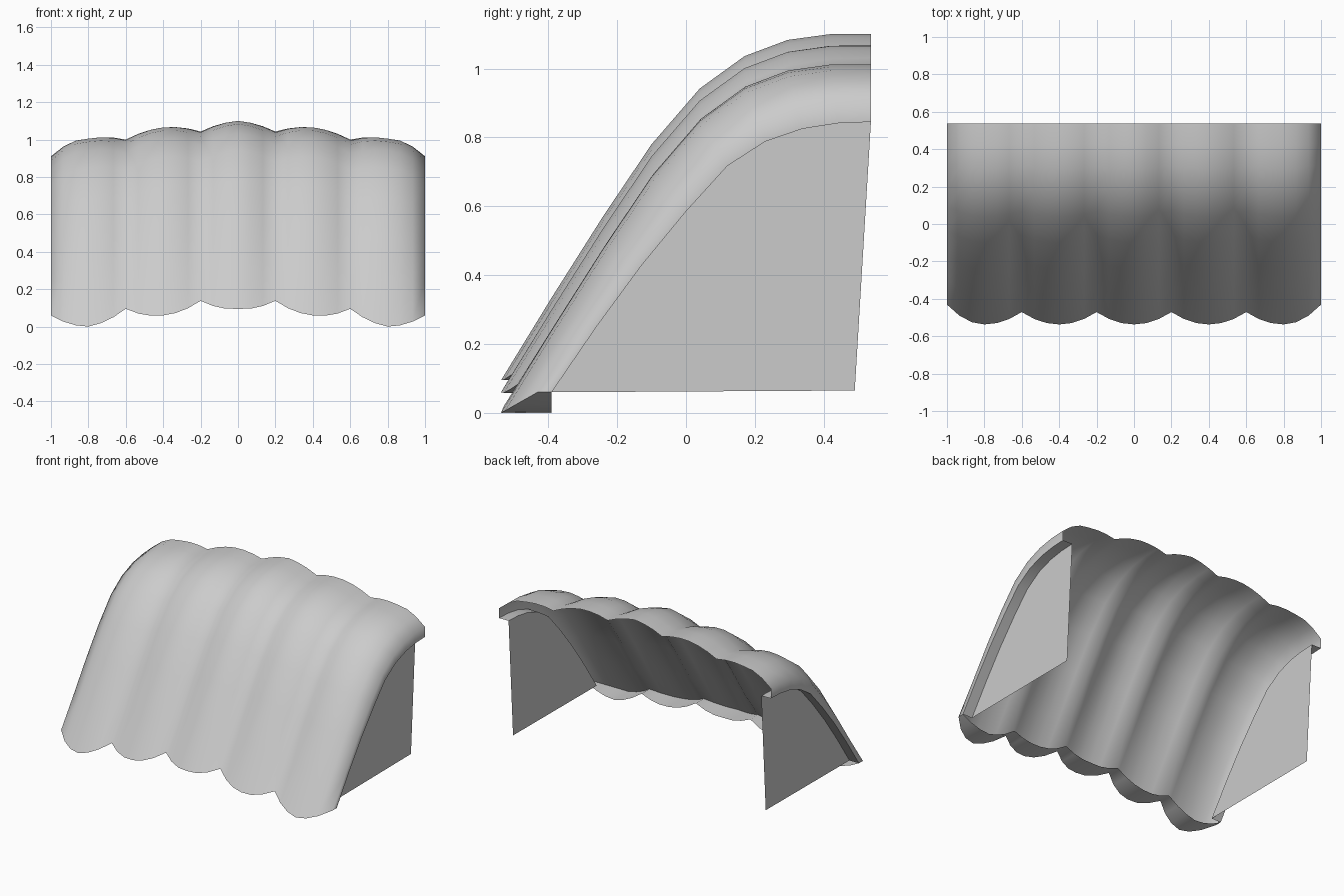
import bpy, bmesh

if "Cube" in bpy.data.objects:
    bpy.data.objects.remove(bpy.data.objects["Cube"])

# Crest profile (y, z) of the middle scallop, front hem to back edge
CREST = [(-.537, .095), (-.39, .335), (-.24, .572), (-.10, .78), (.04, .942),
         (.17, 1.036), (.295, 1.083), (.42, 1.10), (.537, 1.10)]
# Inward offset from the crest to the lower border of the end strip
DIP = [(.147, .06), (.13, .01), (.11, -.05), (.10, -.10), (.08, -.13),
       (.06, -.153), (.043, -.163), (.02, -.164), (0, -.16)]
DROP = [0, -.017, -.035, -.06, -.095, -.095]   # height shift every 0.2 in x
N = 6                                          # strips per scallop
PANEL_X = .93


def lerp(a, b, t):
    return a + (b - a) * t


def drop(x):
    u = min(abs(x) / .2, 4.9999)
    i = int(u)
    return lerp(DROP[i], DROP[i + 1], u - i)


def skin(x, i):
    """Point on row i of the scalloped skin."""
    a, r = abs(x), i / 8
    t = abs((a + .2) % .4 - .2) / .2 if a < .9999 else 1
    amp = lerp(.72, .59, r) if a > .8 else lerp(.45, .25, r)
    f = amp * t * t
    y, z = CREST[i]
    dz = .06 * t * t if i == 0 else f * DIP[i][1]
    return (x, y + f * DIP[i][0], z + dz + drop(x))


def border(x, i):
    """Lower border of the end strip, and of the flange behind it."""
    return (x, CREST[i][0] + DIP[i][0], CREST[i][1] + DIP[i][1] + DROP[-1])


def make(name, bm, smooth=True):
    bmesh.ops.remove_doubles(bm, verts=bm.verts, dist=.0005)
    bmesh.ops.recalc_face_normals(bm, faces=bm.faces)
    me = bpy.data.meshes.new(name)
    bm.to_mesh(me)
    bm.free()
    ob = bpy.data.objects.new(name, me)
    bpy.context.collection.objects.link(ob)
    if smooth:
        bpy.ops.object.select_all(action='DESELECT')
        bpy.context.view_layer.objects.active = ob
        ob.select_set(True)
        bpy.ops.object.shade_smooth_by_angle(angle=1.1)


def bridge(bm, rows):
    """Quads between successive rows of points."""
    rows = [[bm.verts.new(p) for p in row] for row in rows]
    for a, b in zip(rows, rows[1:]):
        for j in range(len(a) - 1):
            bm.faces.new((a[j], a[j + 1], b[j + 1], b[j]))


# Scalloped canopy sheet with an end strip and inward flange on each side
xs = [round(-1 + 2 * k / (5 * N), 5) for k in range(5 * N + 1)]
rows = [[skin(x, i) for i in range(9)] for x in xs]
for s in (-1, 1):
    extra = [[border(s * x, i) for i in range(9)] for x in (1, PANEL_X)]
    rows = extra[::-1] + rows if s < 0 else rows + extra
bm = bmesh.new()
bridge(bm, rows)
# Turned-in hem along the front edge
hem = [skin(x, 0) for x in xs]
bridge(bm, [hem, [(x, -.39, z) for x, y, z in hem]])
make("scalloped_canopy", bm)

# Flat side panels set in from the ends
for side, name in ((-1, "left_side_panel"), (1, "right_side_panel")):
    bm = bmesh.new()
    x = side * PANEL_X
    pts = [border(x, i) for i in range(9)] + [(x, .49, .065)]
    bm.faces.new([bm.verts.new(p) for p in pts])
    make(name, bm, False)
